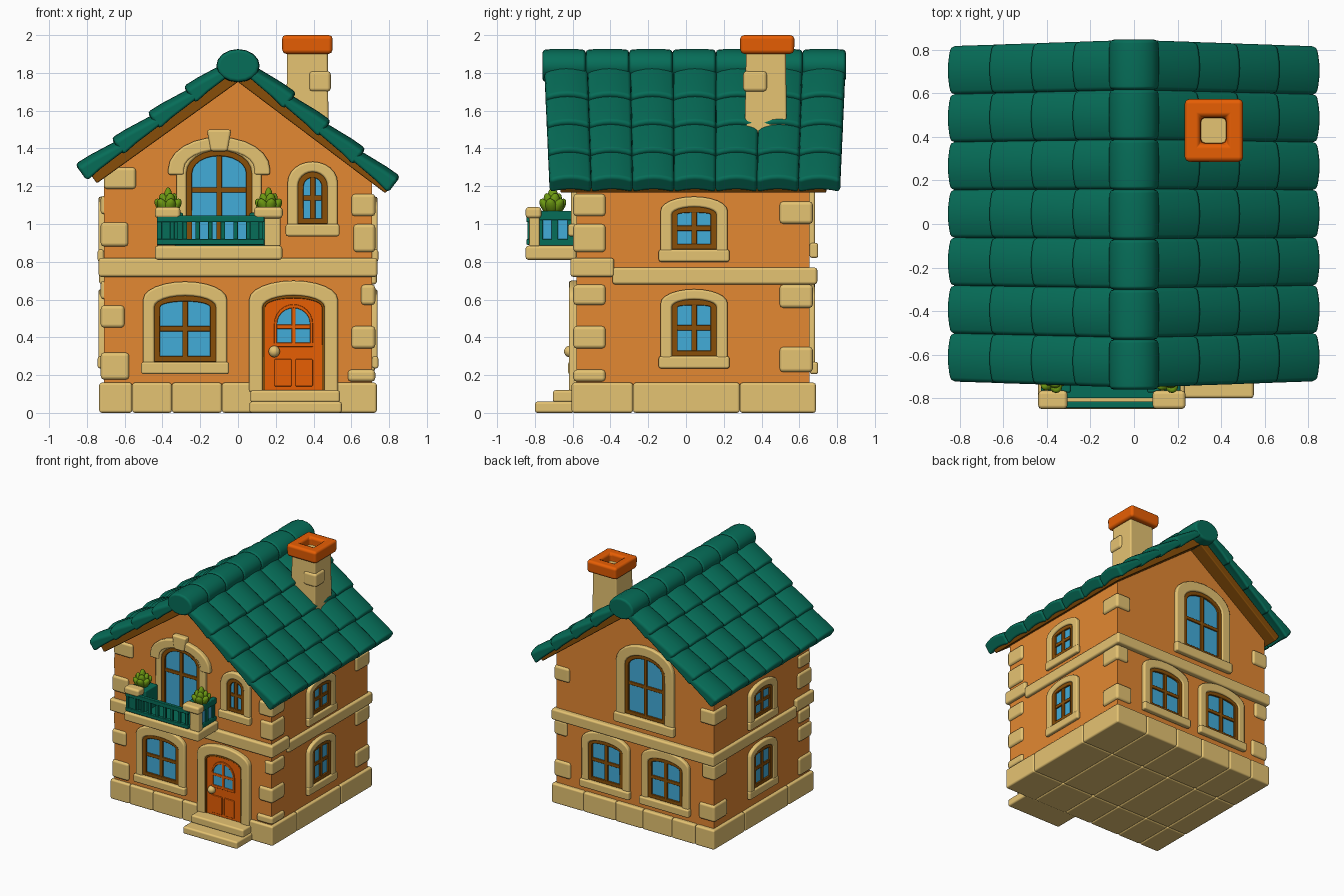
import bpy, bmesh, math
from mathutils import Matrix, Vector

if "Cube" in bpy.data.objects:
    bpy.data.objects.remove(bpy.data.objects["Cube"])

def lin(c):
    c /= 255
    return c / 12.92 if c <= 0.04045 else ((c + 0.055) / 1.055) ** 2.4

MATS = {}
for mname, rgb in {"wall_ochre": (227, 136, 50), "stone_sand": (229, 195, 114), "roof_green": (6, 109, 88),
                   "door_orange": (235, 96, 4), "wood_brown": (136, 78, 8), "glass_blue": (66, 172, 217),
                   "leaf_green": (108, 152, 18)}.items():
    m = bpy.data.materials.new(mname)
    m.diffuse_color = (*[lin(c) for c in rgb], 1)
    m.use_nodes = True
    m.node_tree.nodes["Principled BSDF"].inputs["Base Color"].default_value = m.diffuse_color
    MATS[mname.split("_")[0]] = m

def finish(name, bm, mat, bev=0.0, M=None):
    bmesh.ops.recalc_face_normals(bm, faces=bm.faces)
    me = bpy.data.meshes.new(name)
    bm.to_mesh(me)
    bm.free()
    if M:
        me.transform(M)
    me.materials.append(MATS[mat])
    ob = bpy.data.objects.new(name, me)
    bpy.context.collection.objects.link(ob)
    if bev:
        me.shade_smooth()
        b = ob.modifiers.new("soft_edges", "BEVEL")
        b.width, b.segments, b.limit_method = bev, 2, "ANGLE"
        b.angle_limit = math.radians(40)
        b.harden_normals = True
    return ob

def loft(name, mat, rings, bev=0.0, M=None):
    """Skin a list of equal-length point loops and cap both ends."""
    bm = bmesh.new()
    vs = [[bm.verts.new(p) for p in r] for r in rings]
    n = len(vs[0])
    for a, b in zip(vs, vs[1:]):
        for i in range(n):
            j = (i + 1) % n
            bm.faces.new((a[i], a[j], b[j], b[i]))
    bm.faces.new(vs[0])
    bm.faces.new(vs[-1])
    return finish(name, bm, mat, bev, M)

def rect(x0, x1, y0, y1, z):
    return [(x0, y0, z), (x1, y0, z), (x1, y1, z), (x0, y1, z)]

def box(name, mat, x0, x1, y0, y1, z0, z1, bev=0.012, M=None):
    return loft(name, mat, [rect(x0, x1, y0, y1, z0), rect(x0, x1, y0, y1, z1)], bev, M)

def plate(name, mat, pts, y0, y1, bev=0.0, M=None):
    return loft(name, mat, [[(x, y, z) for x, z in pts] for y in (y0, y1)], bev, M)

def arch(cx, w, z0, zs, zt, n=12):
    arc = [(cx + w / 2 * math.cos(math.pi * i / n), zs + (zt - zs) * math.sin(math.pi * i / n)) for i in range(n + 1)]
    return [(cx + w / 2, z0)] + arc + [(cx - w / 2, z0)]

def band(outer, inner):
    return outer + inner[::-1]

# Wall faces: turn about z, distance of the wall plane from the axis, sill depth
FACES = {"front": (0, 0.58, 0.045), "right": (90, 0.71, 0.033), "back": (180, 0.655, 0.045), "left": (270, 0.71, 0.033)}

def window(face, cx, w, z0, zs, zt, ow, ozs, ozt, sill=0.065, zm=None):
    ang, d, depth = FACES[face]
    M = Matrix.Rotation(math.radians(ang), 4, "Z")
    n = face + "_window"
    plate(n + "_glass", "glass", arch(cx, w, z0, zs, zt), -d + 0.02, -d - 0.004, 0, M)
    f = 0.03
    plate(n + "_frame", "wood", band(arch(cx, w + 0.01, z0, zs, zt + 0.005), arch(cx, w - 2 * f, z0, zs, zt - f)),
          -d, -d - 0.018, 0.005, M)
    box(n + "_frame_bottom", "wood", cx - w / 2, cx + w / 2, -d - 0.018, -d, z0, z0 + f, 0.005, M)
    box(n + "_mullion", "wood", cx - 0.015, cx + 0.015, -d - 0.015, -d, z0, zt - 0.01, 0.005, M)
    zm = zm or z0 + (zt - z0) * 0.5
    box(n + "_crossbar", "wood", cx - w / 2, cx + w / 2, -d - 0.014, -d, zm - 0.014, zm + 0.014, 0.005, M)
    plate(n + "_surround", "stone", band(arch(cx, ow - 0.02, z0 - 0.02, ozs, ozt), arch(cx, w, z0 - 0.02, zs, zt)),
          -d + 0.01, -d - 0.029, 0.012, M)
    if sill:
        box(n + "_sill", "stone", cx - ow / 2, cx + ow / 2, -d - depth, -d, z0 - sill, z0, 0.012, M)

# Walls with gables
plate("walls", "wall", [(-0.71, 0.1), (0.71, 0.1), (0.71, 1.24), (0, 1.78), (-0.71, 1.26)], -0.58, 0.655)

# Stone base blocks
xs = [-0.735, -0.56, -0.35, -0.085, 0.16, 0.45, 0.735]
ys = [-0.605, -0.28, 0.285, 0.688]
for xa, xb in zip(xs, xs[1:]):
    for ya, yb in zip(ys, ys[1:]):
        box("base_block", "stone", xa, xb, ya, yb, 0, 0.16, 0.014)

# Stone belt courses
box("front_belt", "stone", -0.738, 0.738, -0.612, -0.38, 0.72, 0.82, 0.015)
box("rear_belt", "stone", -0.735, 0.735, -0.39, 0.695, 0.68, 0.77, 0.015)

# Corner stones: side, front/back, z range, width along x, width along y
def quoin(sx, back, z0, z1, lx, ly):
    xa, xb = sorted((sx * 0.727, sx * (0.71 - lx)))
    ya, yb = (0.655 - ly, 0.672) if back else (-0.597, -0.58 + ly)
    box("corner_stone", "stone", xa, xb, ya, yb, z0, z1, 0.02)

for z0, z1, lx in [(1.04, 1.16, 0.11), (0.85, 1.0, 0.1), (0.57, 0.68, 0.06), (0.34, 0.46, 0.11), (0.165, 0.23, 0.13)]:
    quoin(1, False, z0, z1, lx, 0.155)
for z0, z1, lx, ly in [(0.88, 1.01, 0.13, 0.16), (0.45, 0.57, 0.11, 0.15), (0.175, 0.32, 0.135, 0.15)]:
    quoin(-1, False, z0, z1, lx, ly)
box("corner_stone", "stone", -0.71, -0.54, -0.597, -0.5, 1.185, 1.3, 0.018)
for z0 in (1.05, 0.6):
    box("corner_stone", "stone", -0.727, -0.65, -0.578, -0.43, z0, z0 + 0.1, 0.018)
for sx in (-1, 1):
    for z0, z1, lx, ly in [(1.0, 1.12, 0.12, 0.16), (0.555, 0.68, 0.1, 0.16), (0.215, 0.35, 0.13, 0.16)]:
        quoin(sx, True, z0, z1, lx, ly)

# Windows on all sides
window("front", -0.28, 0.325, 0.27, 0.56, 0.62, 0.465, 0.6, 0.695)
window("front", 0.395, 0.155, 1.0, 1.2, 1.275, 0.285, 1.22, 1.33)
window("front", -0.1, 0.345, 0.87, 1.27, 1.39, 0.47, 1.28, 1.45, 0, 1.18)
for face, u in (("right", 0.043), ("left", -0.043)):
    window(face, u, 0.235, 0.865, 1.05, 1.09, 0.375, 1.07, 1.145)
    window(face, u, 0.235, 0.3, 0.56, 0.6, 0.375, 0.58, 0.655)
window("back", 0.1, 0.36, 0.9, 1.3, 1.41, 0.54, 1.32, 1.49, 0.08)
for u in (-0.256, 0.284):
    window("back", u, 0.31, 0.27, 0.56, 0.615, 0.45, 0.595, 0.685)

# Hood and keystone over the balcony door
plate("balcony_hood", "stone", band(arch(-0.1, 0.54, 1.26, 1.29, 1.46), arch(-0.1, 0.37, 1.26, 1.29, 1.39)), -0.57, -0.615, 0.012)
plate("keystone", "stone", [(-0.145, 1.385), (-0.055, 1.385), (-0.035, 1.5), (-0.165, 1.5)], -0.57, -0.625, 0.014)

# Front door
plate("door", "door", arch(0.294, 0.32, 0.12, 0.56, 0.615), -0.57, -0.608, 0.004)
plate("door_frame", "wood", band(arch(0.294, 0.33, 0.12, 0.56, 0.625), arch(0.294, 0.3, 0.12, 0.56, 0.607)), -0.57, -0.614, 0.004)
plate("door_surround", "stone", band(arch(0.294, 0.47, 0.11, 0.6, 0.7), arch(0.294, 0.325, 0.11, 0.56, 0.62)), -0.57, -0.62, 0.012)
plate("door_glass", "glass", arch(0.294, 0.19, 0.365, 0.47, 0.565), -0.6, -0.611)
plate("door_window_rim", "door", band(arch(0.294, 0.205, 0.36, 0.47, 0.575), arch(0.294, 0.175, 0.36, 0.47, 0.555)), -0.6, -0.617, 0.004)
box("door_mullion", "door", 0.283, 0.305, -0.616, -0.6, 0.35, 0.57, 0.004)
box("door_crossbar", "door", 0.2, 0.388, -0.615, -0.6, 0.445, 0.467, 0.004)
box("door_window_ledge", "door", 0.19, 0.398, -0.617, -0.6, 0.35, 0.372, 0.004)
for x in (0.238, 0.35):
    box("door_panel", "door", x - 0.046, x + 0.046, -0.616, -0.6, 0.14, 0.285, 0.006)
bm = bmesh.new()
bmesh.ops.create_uvsphere(bm, u_segments=14, v_segments=8, radius=0.031)
finish("door_knob", bm, "stone", 0, Matrix.Translation((0.192, -0.615, 0.325))).data.shade_smooth()
box("upper_step", "stone", 0.065, 0.54, -0.705, -0.59, 0.055, 0.12, 0.014)
box("lower_step", "stone", 0.06, 0.55, -0.8, -0.59, 0, 0.06, 0.014)

# Balcony: slab, posts, rails, planters
box("balcony_slab", "stone", -0.44, 0.235, -0.85, -0.58, 0.81, 0.885, 0.016)
box("balcony_floor", "roof", -0.41, 0.2, -0.8, -0.58, 0.88, 0.893, 0)
for xa, xb, ca, cb in [(-0.43, -0.33, -0.44, -0.305), (0.14, 0.225, 0.085, 0.237)]:
    box("balcony_post", "stone", xa, xb, -0.83, -0.775, 0.88, 1.04, 0.01)
    box("post_cap", "stone", ca, cb, -0.85, -0.765, 1.03, 1.09, 0.018)
box("rail_end_panel", "roof", -0.43, -0.32, -0.834, -0.78, 0.89, 1.035, 0.005)
for z0, z1 in ((0.89, 0.92), (1.01, 1.045)):
    box("front_rail", "roof", -0.43, 0.14, -0.845, -0.815, z0, z1, 0.006)
for i in range(9):
    x = -0.415 + i * 0.067
    box("baluster", "roof", x - 0.012, x + 0.012, -0.84, -0.82, 0.9, 1.03, 0.004)
for x in (-0.41, 0.195):
    for z0, z1 in ((0.885, 0.92), (1.02, 1.07)):
        box("side_rail", "roof", x - 0.018, x + 0.018, -0.79, -0.58, z0, z1, 0.006)
    for y in (-0.775, -0.695, -0.61):
        box("side_baluster", "roof", x - 0.016, x + 0.016, y - 0.018, y + 0.018, 0.9, 1.04, 0.005)
    box("side_pane", "glass", x - 0.004, x + 0.004, -0.78, -0.6, 0.9, 1.04, 0)

# Leafy plants in planters
for px, xa, xb in ((-0.37, -0.395, -0.29), (0.162, 0.06, 0.185)):
    box("planter", "roof", xa, xb, -0.775, -0.62, 0.885, 1.06, 0.01)
    bm = bmesh.new()
    for ring, (num, tilt, ln) in enumerate([(1, 0, 0.075), (4, 18, 0.062), (6, 38, 0.055)]):
        for k in range(num):
            T = (Matrix.Translation((px, -0.705, 1.045)) @ Matrix.Rotation(2 * math.pi * k / num + ring * 0.4, 4, "Z")
                 @ Matrix.Rotation(math.radians(tilt), 4, "Y") @ Matrix.Translation((0, 0, ln))
                 @ Matrix.Diagonal((0.026, 0.032, ln, 1)))
            bmesh.ops.create_uvsphere(bm, u_segments=10, v_segments=8, radius=1, matrix=T)
    finish("plant_leaves", bm, "leaf").data.shade_smooth()

# Roof: boards plus four courses of seven barrel tiles on each slope
Y0, Y1, COLS, YC = -0.748, 0.842, 7, 0.045
step = (Y1 - Y0) / COLS
for side, deg, board, end, sag in ((-1, 35.7, 0.92, 0.955, 0.0), (1, 37.1, 0.978, 0.988, 0.03)):
    a = math.radians(deg)
    down = Vector((side * math.cos(a), 0, -math.sin(a)))
    up = Vector((side * math.sin(a), 0, math.cos(a)))
    O = Vector((0, 0, 1.752))
    P = lambda s, y, n: O + down * s + up * (n - sag * s) + Vector((0, YC + (y - YC) * (1 - 0.035 * s), 0))
    loft("roof_boards", "wood", [[P(s, y, n) for s, n in ((0, 0), (board, sag), (board, 0.06), (0, 0.06))]
                                 for y in (-0.69, 0.768)], 0.008)
    for c in range(COLS):
        yc = Y0 + (c + 0.5) * step
        hw = step * 0.508
        for r in range(4):
            s1 = end - r * 0.235
            rings = []
            for s, lift, base in ((s1 - 0.27, -0.03, 0.05), (s1 - 0.09, -0.006, 0.045), (s1, 0, 0.035)):
                us = [-1 + i / 3 for i in range(7)]
                top = [P(s, yc + u * hw, 0.15 - 0.024 * u * u + lift) for u in us]
                low = [P(s, yc + u * hw, base + 0.02 * (1 - u * u)) for u in us]
                rings.append(top + low[::-1])
            loft("roof_tile", "roof", rings, 0.02)

# Ridge caps
for c in range(COLS):
    ya, yb = -0.76 + c * 0.2295, -0.76 + (c + 1) * 0.2295
    rings = []
    for y, k in ((ya, 0.96), (ya + 0.05, 1), (yb - 0.05, 1), (yb, 0.96)):
        rings.append([(0.115 * k * math.cos(math.pi * i / 8), y, 1.838 + 0.088 * k * math.sin(math.pi * i / 8))
                      for i in range(16)])
    loft("ridge_cap", "roof", rings, 0.016)

# Chimney
loft("chimney", "stone", [rect(0.255, 0.48, 0.31, 0.535, 1.42), rect(0.26, 0.475, 0.318, 0.528, 1.94)], 0.012)
box("chimney_stone", "stone", 0.375, 0.492, 0.302, 0.43, 1.7, 1.81, 0.02)
loft("chimney_cap", "door", [rect(0.235, 0.5, 0.288, 0.572, 1.9), rect(0.232, 0.502, 0.285, 0.575, 2.0),
                             rect(0.305, 0.425, 0.37, 0.49, 2.0), rect(0.305, 0.425, 0.37, 0.49, 1.925)], 0.022)
